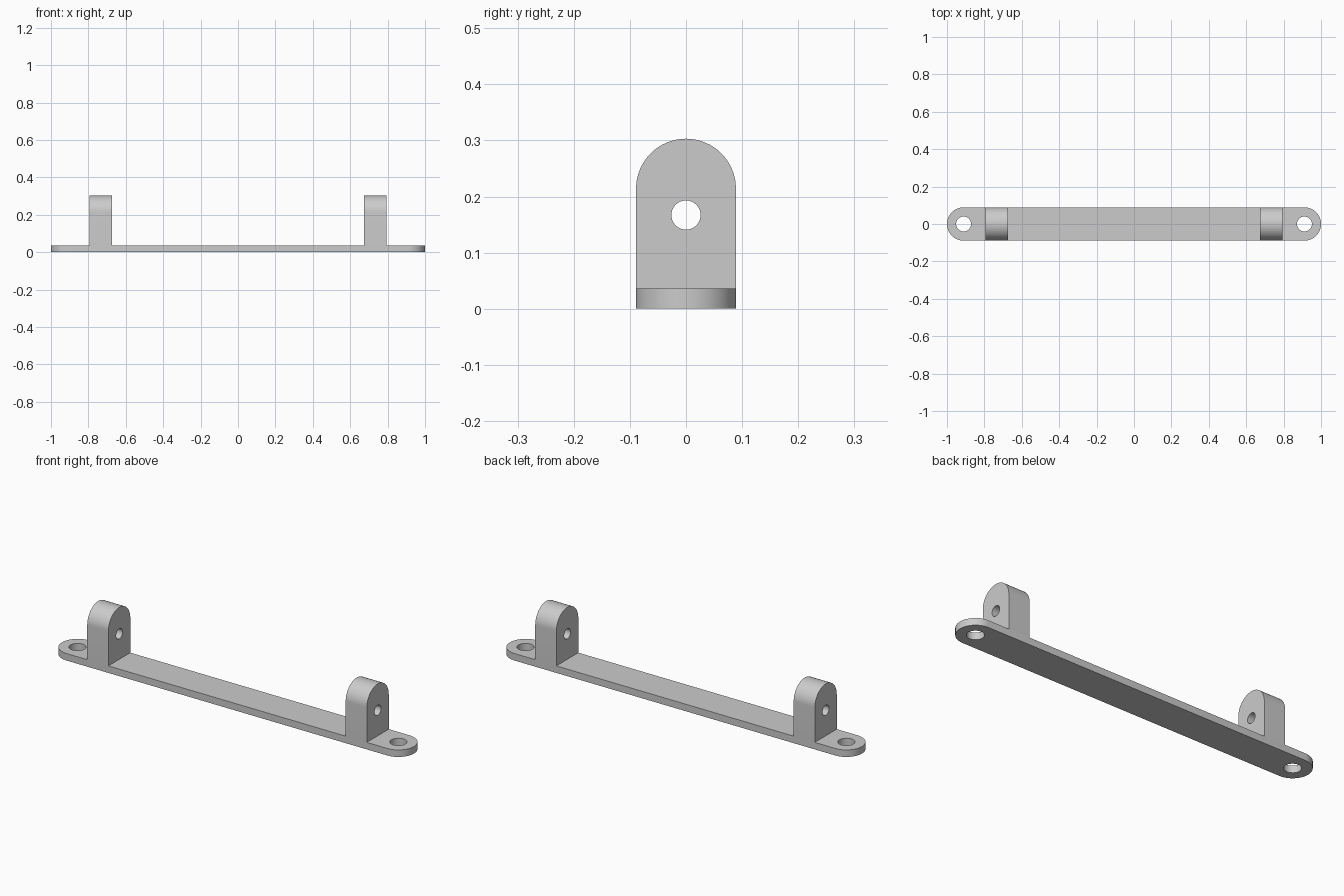
import bpy, bmesh
from math import sin, cos, pi
from mathutils import Matrix, Vector

cube = bpy.data.objects.get("Cube")
if cube:
    bpy.data.objects.remove(cube, do_unlink=True)

# Main dimensions
RADIUS = 0.089        # rounded ends of the bar and lugs
BASE_H = 0.036
END_X = 1 - RADIUS    # centre of each rounded bar end
SCREW_R = 0.04
LUG_IN, LUG_OUT = 0.674, 0.794
LUG_TOP = 0.303
PIN_Z, PIN_R = 0.167, 0.026

grey = bpy.data.materials.new("grey_plastic")
grey.use_nodes = True
colour = (0.6, 0.6, 0.6, 1)
grey.diffuse_color = colour
grey.node_tree.nodes["Principled BSDF"].inputs["Base Color"].default_value = colour


def arc(cx, cy, r, start, end, steps):
    """Points along an arc, both ends included."""
    return [(cx + r * cos(start + (end - start) * i / steps),
             cy + r * sin(start + (end - start) * i / steps)) for i in range(steps + 1)]


def circle(cx, cy, r, steps=48):
    return arc(cx, cy, r, 0, 2 * pi, steps)[:-1]


def plate(name, loops, depth, matrix):
    """Fill an outline with holes, extrude it along its z, then place it."""
    bm = bmesh.new()
    edges = []
    for loop in loops:
        verts = [bm.verts.new((x, y, 0)) for x, y in loop]
        edges += [bm.edges.new((v, verts[i - 1])) for i, v in enumerate(verts)]
    bmesh.ops.triangle_fill(bm, edges=edges, use_beauty=True, use_dissolve=False)
    result = bmesh.ops.extrude_face_region(bm, geom=bm.faces[:], use_keep_orig=True)
    top = [g for g in result["geom"] if isinstance(g, bmesh.types.BMVert)]
    bmesh.ops.translate(bm, verts=top, vec=Vector((0, 0, depth)))
    bmesh.ops.transform(bm, matrix=matrix, verts=bm.verts[:])
    bmesh.ops.recalc_face_normals(bm, faces=bm.faces[:])
    mesh = bpy.data.meshes.new(name)
    bm.to_mesh(mesh)
    bm.free()
    mesh.materials.append(grey)
    obj = bpy.data.objects.new(name, mesh)
    bpy.context.collection.objects.link(obj)
    bpy.ops.object.select_all(action='DESELECT')
    obj.select_set(True)
    bpy.context.view_layer.objects.active = obj
    bpy.ops.object.shade_smooth_by_angle(angle=pi / 6)


# Flat bar with rounded ends and a screw hole at each end
outline = (arc(END_X, 0, RADIUS, -pi / 2, pi / 2, 32)
           + arc(-END_X, 0, RADIUS, pi / 2, 3 * pi / 2, 32))
plate("base_bar", [outline, circle(END_X, 0, SCREW_R), circle(-END_X, 0, SCREW_R)],
      BASE_H, Matrix.Identity(4))

# Upright lugs with a rounded top and a pin hole; profile x, y, z become y, z, x
profile = ([(-RADIUS, BASE_H), (RADIUS, BASE_H)]
           + arc(0, LUG_TOP - RADIUS, RADIUS, 0, pi, 32))
for name, x in (("left_lug", LUG_IN), ("right_lug", -LUG_OUT)):
    upright = Matrix(((0, 0, 1, x), (1, 0, 0, 0), (0, 1, 0, 0), (0, 0, 0, 1)))
    plate(name, [profile, circle(0, PIN_Z, PIN_R)], LUG_OUT - LUG_IN, upright)
